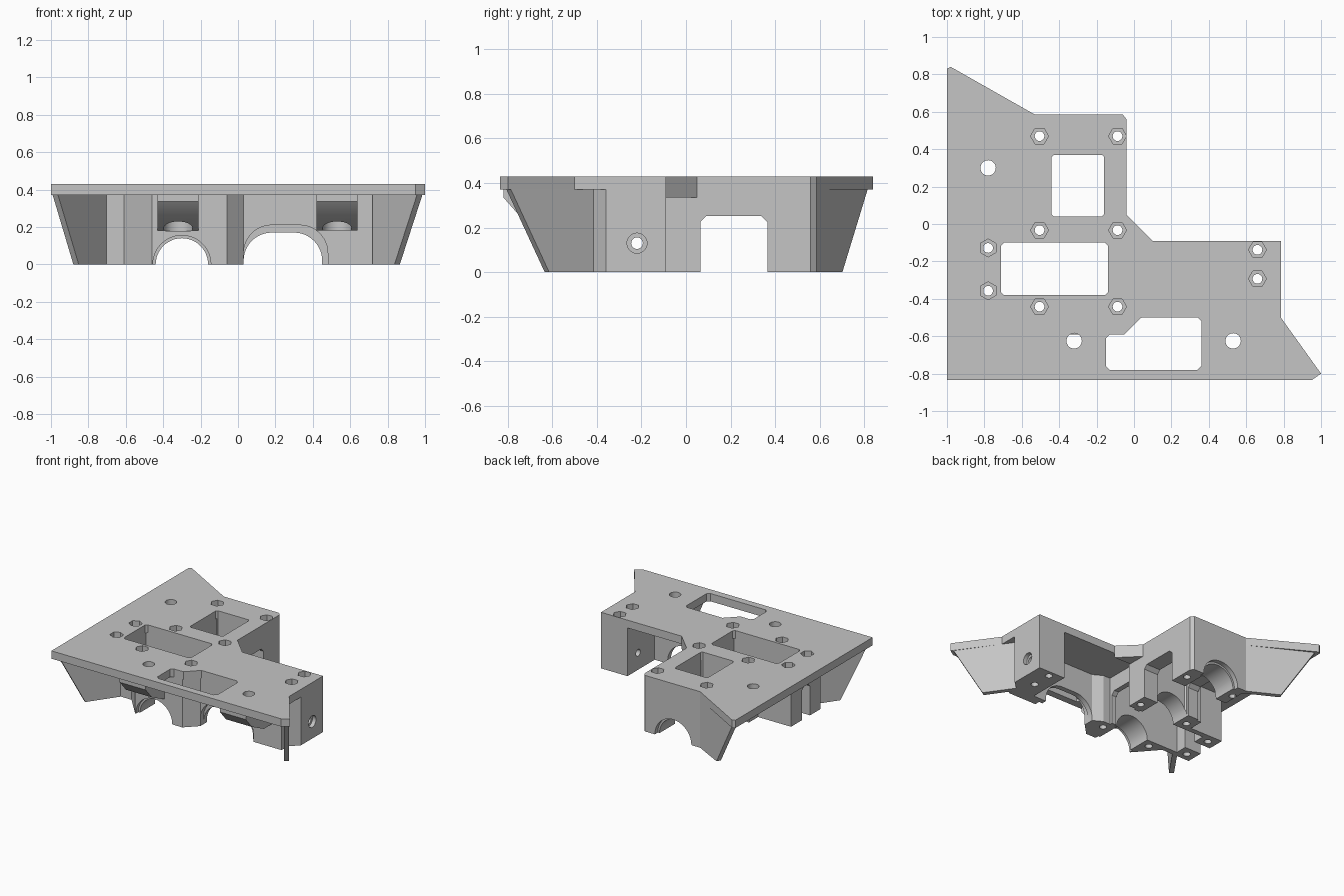
import bpy, bmesh, math
from mathutils import Vector

cube = bpy.data.objects.get("Cube")
if cube:
    bpy.data.objects.remove(cube)

grey = bpy.data.materials.new("bracket grey")
grey.use_nodes = True
grey.diffuse_color = (0.56, 0.56, 0.56, 1)
grey.node_tree.nodes["Principled BSDF"].inputs["Base Color"].default_value = (0.56, 0.56, 0.56, 1)

TOP, UNDER, TUCK = 0.43, 0.37, 0.40   # plate top, plate underside, wall tops inside the plate
parts = []
cutters = bpy.data.collections.new("cutters")
bpy.context.scene.collection.children.link(cutters)


def prism(name, points, push, cutter=False):
    """Solid made by pushing a flat polygon along a vector."""
    bm = bmesh.new()
    face = bm.faces.new([bm.verts.new(p) for p in points])
    new = bmesh.ops.extrude_face_region(bm, geom=[face])["geom"]
    bmesh.ops.translate(bm, vec=Vector(push), verts=[g for g in new if isinstance(g, bmesh.types.BMVert)])
    bmesh.ops.recalc_face_normals(bm, faces=bm.faces)
    mesh = bpy.data.meshes.new(name)
    bm.to_mesh(mesh)
    bm.free()
    obj = bpy.data.objects.new(name, mesh)
    mesh.materials.append(grey)
    if cutter:
        cutters.objects.link(obj)
        obj.hide_render = True
    else:
        bpy.context.scene.collection.objects.link(obj)
        parts.append(obj)
    return obj


def slab(name, outline, z0=0, z1=TUCK, cutter=False):
    return prism(name, [(x, y, z0) for x, y in outline], (0, 0, z1 - z0), cutter)


def rect(x0, x1, y0, y1, c=0):
    """Rectangle outline, with corners cut by c."""
    if not c:
        return [(x0, y0), (x1, y0), (x1, y1), (x0, y1)]
    return [(x0 + c, y0), (x1 - c, y0), (x1, y0 + c), (x1, y1 - c),
            (x1 - c, y1), (x0 + c, y1), (x0, y1 - c), (x0, y0 + c)]


def ring(x, y, r, n, turn=0):
    return [(x + r * math.cos(turn + i * math.tau / n), y + r * math.sin(turn + i * math.tau / n))
            for i in range(n)]


def fin(name, base, direction, inward, start, foot, tip):
    """Thin upright wing with a raked outer edge."""
    base, d = Vector((*base, 0)), Vector((*direction, 0)).normalized()
    n = Vector((*inward, 0)).normalized() * 0.035
    prism(name, [base + d * s + Vector((0, 0, z))
                 for s, z in ((start, 0), (foot, 0), (tip, TUCK), (start, TUCK))], n)


# Top plate
slab("top_plate", [(-1, 0.83), (-0.98, 0.84), (-0.53, 0.585), (-0.06, 0.585), (-0.04, 0.56), (-0.04, 0.05),
                   (0.1, -0.09), (0.785, -0.09), (0.785, -0.5), (1, -0.8), (0.95, -0.835), (-1, -0.835)],
     UNDER, TOP)
slab("corner_web", [(-0.04, 0.05), (0.1, -0.09), (-0.04, -0.09)], 0.335)

# Walls and blocks below the plate
slab("rear_bearing_wall", [(-0.53, 0.365), (-0.04, 0.365), (-0.04, 0.56), (-0.06, 0.585), (-0.53, 0.585)])
slab("middle_bearing_wall", rect(-0.57, -0.04, -0.1, 0.05))
slab("front_bearing_wall", [(-0.75, -0.38), (-0.75, -0.42), (-0.61, -0.42), (-0.46, -0.59),
                            (-0.06, -0.59), (0.03, -0.5), (0.03, -0.42), (-0.04, -0.38)])
slab("centre_wall", rect(-0.14, -0.1, -0.4, 0.0))
slab("rear_inner_rail", rect(-0.16, -0.04, 0.04, 0.37))
slab("rear_outer_rail", rect(-0.53, -0.44, 0.04, 0.37))
slab("side_mount_block", [(-0.85, -0.42), (-0.71, -0.42), (-0.71, -0.1), (-0.56, -0.1),
                          (-0.56, -0.06), (-0.85, -0.06)])
slab("end_block", [(0.02, -0.5), (0.72, -0.5), (0.72, -0.42), (0.785, -0.36),
                   (0.785, -0.09), (0.56, -0.09), (0.56, -0.42), (0.02, -0.42)])

# Corner fins
fin("front_left_fin", (0.785, -0.5), (0.21, -0.3), (-0.3, -0.21), -0.12, 0.14, 0.366)
fin("front_right_fin", (-0.8, -0.5), (-0.21, -0.3), (0.3, -0.21), -0.12, 0.14, 0.348)
fin("rear_fin", (-0.53, 0.585), (-0.47, 0.25), (-0.25, -0.47), -0.04, 0.25, 0.51)

# Bosses under the front bolt holes
for name, x in (("front_right_boss", -0.32), ("front_left_boss", 0.53)):
    profile = [(-0.82, 0.39), (-0.82, 0.335), (-0.745, 0.25), (-0.6, 0.18), (-0.46, 0.18), (-0.46, 0.39)]
    prism(name, [(x - 0.11, y, z) for y, z in profile], (0.22, 0, 0))

# Plate windows
slab("rear_window", rect(-0.44, -0.16, 0.04, 0.37, 0.012), -0.1, 0.6, True)
slab("motor_window", rect(-0.71, -0.14, -0.38, -0.1, 0.015), -0.1, 0.6, True)
slab("front_window", [(-0.15, -0.76), (-0.13, -0.78), (0.34, -0.78), (0.36, -0.76), (0.36, -0.52),
                      (0.34, -0.5), (0.04, -0.5), (-0.05, -0.59), (-0.13, -0.59), (-0.15, -0.61)],
     0.3, 0.6, True)

# Shaft arch with wider mouths
for radius, y0, length in ((0.14, -0.7, 1.4), (0.155, -0.7, 0.14), (0.155, 0.55, 0.15)):
    prism("shaft_arch", [(x, y0, z) for x, z in ring(-0.3, 0, radius, 48)], (0, length, 0), True)


# Wide arch, stepped from front to back
def wide_arch(x0, x1, top, y0, length):
    r = 0.15
    arch = [(x1, -0.1), (x0, -0.1)]
    for cx, first in ((x0 + r, math.pi), (x1 - r, math.pi / 2)):
        for i in range(13):
            a = first - i * math.pi / 24
            arch.append((cx + r * math.cos(a), top - r + r * math.sin(a)))
    prism("wide_arch", [(x, y0, z) for x, z in arch], (0, length, 0), True)


wide_arch(0.03, 0.48, 0.21, -0.7, 0.24)
wide_arch(0.03, 0.45, 0.17, -0.7, 0.32)


# Side openings through the rails, the centre wall and the side mount
def side_opening(x0, x1, y0, y1, c=0.027):
    outline = [(y0, -0.1), (y0, 0.252 - c), (y0 + c, 0.252), (y1 - c, 0.252), (y1, 0.252 - c), (y1, -0.1)]
    prism("side_opening", [(x0, y, z) for y, z in outline], (x1 - x0, 0, 0), True)


side_opening(-0.7, 0.1, 0.065, 0.365)
side_opening(-0.2, 0.0, -0.36, -0.115)
side_opening(-0.95, -0.65, -0.29, -0.19)

# Screw holes with hexagonal nut recesses
screws = [(x, y) for x in (-0.505, -0.088) for y in (0.47, -0.033, -0.442)]
screws += [(-0.78, -0.128), (-0.78, -0.357), (0.66, -0.138), (0.66, -0.293)]
for x, y in screws:
    turn = math.pi / 6 if x < -0.7 else 0
    slab("nut_recess", ring(x, y, 0.048, 6, turn), TOP - 0.045, 0.5, True)
    slab("screw_hole", ring(x, y, 0.026, 20), -0.1, 0.6, True)

# Plain bolt holes, nut pockets in the bosses, and the end hole
for x, y in ((-0.78, 0.3), (-0.32, -0.625), (0.53, -0.625)):
    slab("bolt_hole", ring(x, y, 0.041, 28), 0.2, 0.6, True)
for x in (-0.32, 0.53):
    slab("nut_pocket", ring(x, -0.625, 0.078, 32), 0.178, 0.25, True)
for radius, depth in ((0.045, 0.03), (0.026, 0.3)):
    prism("end_hole", [(0.8, y, z) for y, z in ring(-0.22, 0.13, radius, 24)], (-0.015 - depth, 0, 0), True)


# Cut every part, one cutter at a time where they touch
def bounds(obj):
    return [(min(v.co[i] for v in obj.data.vertices), max(v.co[i] for v in obj.data.vertices))
            for i in range(3)]


for part in parts:
    box = bounds(part)
    for tool in cutters.objects:
        if all(a[0] < b[1] and b[0] < a[1] for a, b in zip(box, bounds(tool))):
            mod = part.modifiers.new(tool.name, "BOOLEAN")
            mod.operation, mod.solver, mod.object = "DIFFERENCE", "EXACT", tool
bpy.context.view_layer.update()
graph = bpy.context.evaluated_depsgraph_get()
finished = [(p, bpy.data.meshes.new_from_object(p.evaluated_get(graph))) for p in parts]
for part, mesh in finished:
    part.modifiers.clear()
    part.data = mesh
for tool in list(cutters.objects):
    bpy.data.objects.remove(tool)
bpy.data.collections.remove(cutters)

# Smooth round surfaces, keep edges sharp
bpy.ops.object.select_all(action="DESELECT")
for part in parts:
    part.select_set(True)
bpy.context.view_layer.objects.active = parts[0]
bpy.ops.object.shade_smooth_by_angle(angle=math.radians(25))
